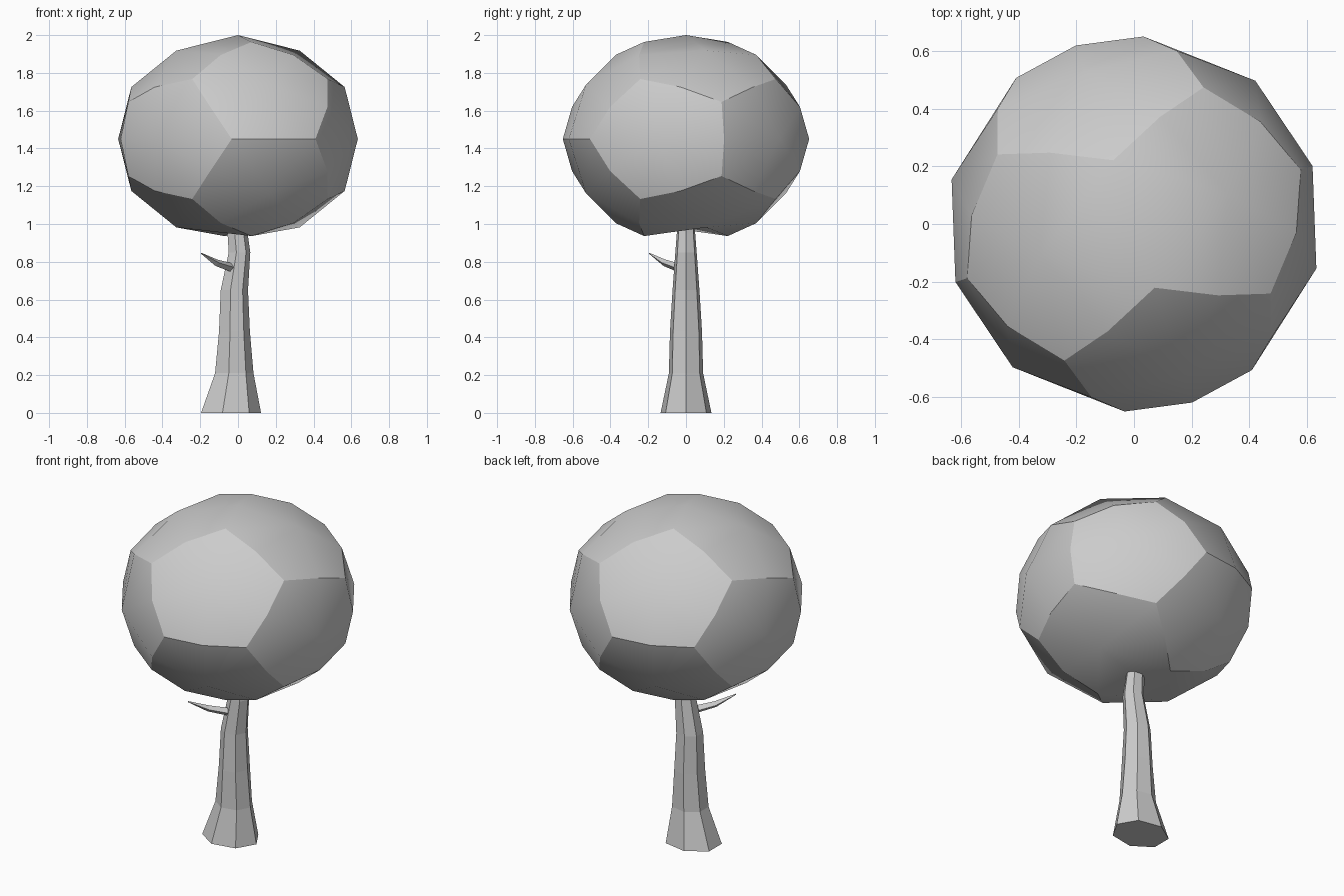
import bpy, bmesh, math
from mathutils import Vector

cube = bpy.data.objects.get("Cube")
if cube:
    bpy.data.objects.remove(cube)

grey = bpy.data.materials.new("plain grey")
grey.use_nodes = True
COLOUR = (0.6, 0.6, 0.6, 1)
grey.diffuse_color = COLOUR
grey.node_tree.nodes["Principled BSDF"].inputs["Base Color"].default_value = COLOUR


def add_object(name, bm):
    bmesh.ops.recalc_face_normals(bm, faces=bm.faces)
    mesh = bpy.data.meshes.new(name)
    bm.to_mesh(mesh)
    bm.free()
    mesh.materials.append(grey)
    obj = bpy.data.objects.new(name, mesh)
    bpy.context.collection.objects.link(obj)
    return obj


def loft(name, rings):
    """Skin a closed tube through rings of points."""
    bm = bmesh.new()
    loops = [[bm.verts.new(p) for p in ring] for ring in rings]
    n = len(loops[0])
    for low, high in zip(loops, loops[1:]):
        for i in range(n):
            j = (i + 1) % n
            bm.faces.new((low[i], low[j], high[j], high[i]))
    bm.faces.new(loops[0])
    bm.faces.new(loops[-1])
    return add_object(name, bm)


# Crown: a dodecahedron, each pentagon split into five quads, rounded to a sphere
PHI = (1 + math.sqrt(5)) / 2
signs = (-1, 1)
corners = [Vector((a, b, c)) for a in signs for b in signs for c in signs]
normals = []
for a in signs:
    for b in signs:
        corners += [Vector((0, a / PHI, b * PHI)), Vector((a / PHI, b * PHI, 0)),
                    Vector((b * PHI, 0, a / PHI))]
        normals += [Vector((a, 0, b * PHI)), Vector((0, b * PHI, a)),
                    Vector((b * PHI, a, 0))]

bm = bmesh.new()
for n in normals:
    n.normalize()
    ring = sorted(corners, key=lambda c: -c.dot(n))[:5]
    u = (ring[0] - n * ring[0].dot(n)).normalized()
    w = n.cross(u)
    ring.sort(key=lambda c: math.atan2(c.dot(w), c.dot(u)))
    for i in range(5):
        before, here, after = ring[i - 1], ring[i], ring[(i + 1) % 5]
        quad = (n, before + here, here, here + after)
        bm.faces.new([bm.verts.new(p.normalized()) for p in quad])
bmesh.ops.remove_doubles(bm, verts=bm.verts, dist=0.001)

# Smooth inside each pentagon, sharp between them except across the very top
top = max(bm.verts, key=lambda v: v.co.z)
bottom = min(bm.verts, key=lambda v: v.co.z)
for f in bm.faces:
    f.smooth = True
for e in bm.edges:
    e.smooth = top in e.verts or any(len(v.link_edges) == 5 for v in e.verts)
bottom.co.z = -0.85
crown = add_object("crown", bm)
crown.scale = (0.653, 0.653, 0.55)
crown.rotation_euler.z = math.radians(18)
crown.location.z = 1.45

# Trunk: seven-sided, flared at the foot and slightly bent
TRUNK = [  # height, centre x, half width x, half width y
    (0, -0.045, 0.167, 0.138),
    (0.21, -0.025, 0.107, 0.093),
    (0.43, -0.023, 0.086, 0.087),
    (0.65, -0.023, 0.076, 0.073),
    (0.85, 0.005, 0.06, 0.058),
    (0.95, -0.005, 0.056, 0.05),
    (1.06, -0.015, 0.05, 0.046),
]
angles = [math.tau * i / 7 for i in range(7)]
loft("trunk", [[(x + rx * math.cos(t), ry * math.sin(t), z) for t in angles]
               for z, x, rx, ry in TRUNK])

# Branch: a short tapering twig with four sides
BRANCH = [((-0.02, -0.03, 0.765), 0.024), ((-0.115, -0.115, 0.795), 0.018),
          ((-0.195, -0.195, 0.845), 0.003)]
side = Vector((1, -1, 0)).normalized()
rise = Vector((0.2, 0.2, 1)).normalized()
loft("branch", [[Vector(c) + r * (side * math.cos(t) + rise * math.sin(t))
                 for t in (0, math.pi / 2, math.pi, 3 * math.pi / 2)]
                for c, r in BRANCH])
